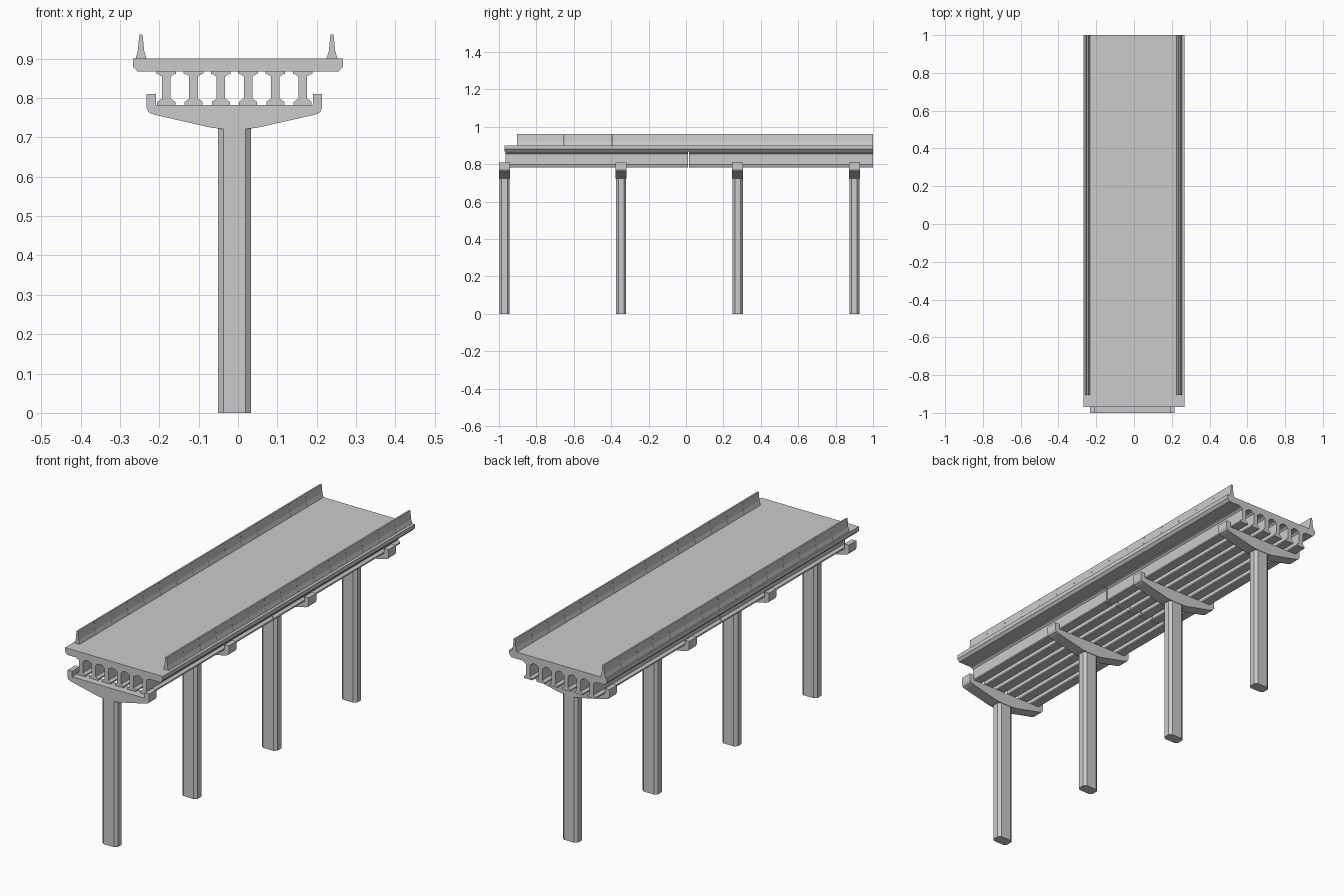
import bpy, bmesh

if "Cube" in bpy.data.objects:
    bpy.data.objects.remove(bpy.data.objects["Cube"])

CX = -0.009  # centre line of piers and girders


def extrude(name, pts, start, length, axis='y', offset=(0, 0)):
    """Extrude a closed profile: (x, z) along y, or (x, y) along z."""
    bm = bmesh.new()
    verts = []
    for a, b in pts:
        a, b = a + offset[0], b + offset[1]
        verts.append(bm.verts.new((a, start, b) if axis == 'y' else (a, b, start)))
    face = bm.faces.new(verts)
    res = bmesh.ops.extrude_face_region(bm, geom=[face])
    moved = [g for g in res['geom'] if isinstance(g, bmesh.types.BMVert)]
    vec = (0, length, 0) if axis == 'y' else (0, 0, length)
    bmesh.ops.translate(bm, verts=moved, vec=vec)
    bmesh.ops.recalc_face_normals(bm, faces=bm.faces)
    mesh = bpy.data.meshes.new(name)
    bm.to_mesh(mesh)
    bm.free()
    obj = bpy.data.objects.new(name, mesh)
    bpy.context.collection.objects.link(obj)
    return obj


def mirrored(half):
    """Complete a half profile (right side) with its mirror image."""
    return half + [(-x, z) for x, z in reversed(half)]


# Road deck with chamfered lower edges
deck = mirrored([(0.255, 0.867), (0.267, 0.88), (0.267, 0.9)])
extrude("road_deck", deck, -0.97, 1.97)

# Barriers, cast in short segments along both edges
barrier = mirrored([(0.014, 0.9), (0.0125, 0.905), (0.008, 0.92), (0.004, 0.962)])
segments, gap = 15, 0.0008
pitch = 1.905 / segments
for side, x in (("left", -0.2465), ("right", 0.239)):
    for i in range(segments):
        extrude(f"barrier_{side}_{i + 1}", barrier, -0.905 + i * pitch + gap,
                pitch - gap, offset=(x, 0))

# Six I-shaped girders in two spans
girder = mirrored([(0.023, 0.783), (0.023, 0.790), (0.011, 0.799),
                   (0.011, 0.854), (0.018, 0.860), (0.025, 0.862), (0.025, 0.868)])
for i in range(6):
    x = CX + (i - 2.5) * 0.0693
    for span, (y0, y1) in enumerate(((-0.966, 0.010), (0.015, 1.0))):
        extrude(f"girder_{i + 1}_span_{span + 1}", girder, y0, y1 - y0, offset=(x, 0))

# Piers: tapered cap with end cheeks on an eight-sided column
cap = mirrored([(0.035, 0.722), (0.060, 0.725), (0.205, 0.758), (0.217, 0.763),
                (0.223, 0.774), (0.223, 0.810), (0.199, 0.810), (0.199, 0.783)])
column = [(0.042, -0.015), (0.042, 0.015), (0.028, 0.027), (-0.028, 0.027),
          (-0.042, 0.015), (-0.042, -0.015), (-0.028, -0.027), (0.028, -0.027)]
for i in range(4):
    y = -0.9705 + i * 0.6235
    extrude(f"pier_cap_{i + 1}", cap, y - 0.0295, 0.059, offset=(CX, 0))
    extrude(f"pier_column_{i + 1}", column, 0, 0.725, axis='z', offset=(CX, y))
